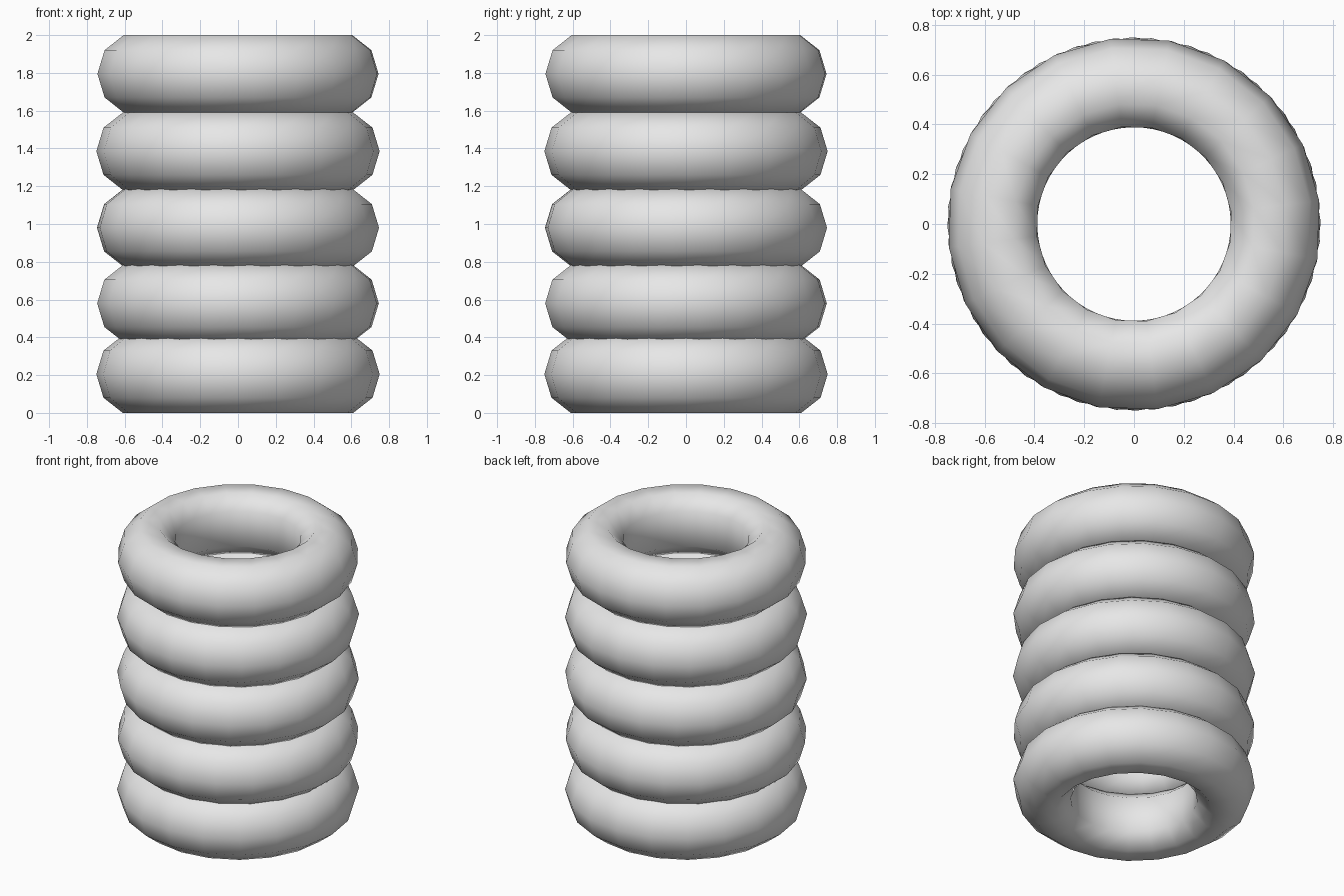
import bpy
import bmesh
import math

cube = bpy.data.objects.get("Cube")
if cube:
    bpy.data.objects.remove(cube, do_unlink=True)

grey = bpy.data.materials.new("light_grey")
grey.use_nodes = True
COLOUR = (0.8, 0.8, 0.8, 1)
grey.diffuse_color = COLOUR
grey.node_tree.nodes["Principled BSDF"].inputs["Base Color"].default_value = COLOUR

# Upper half of the tyre section as (radius, height), tread to inner wall
HALF = [(0.75, 0), (0.712, 0.125), (0.61, 0.205), (0.485, 0.205), (0.393, 0.12)]
SECTION = HALF + [(r, -h) for r, h in reversed(HALF[1:])]
SEGMENTS = 20


def make_tyre(name, height, turn):
    """Revolve the closed section around the vertical axis."""
    bm = bmesh.new()
    rings = []
    for i in range(SEGMENTS):
        a = math.tau * i / SEGMENTS + turn
        rings.append([bm.verts.new((r * math.cos(a), r * math.sin(a), h))
                      for r, h in SECTION])
    count = len(SECTION)
    for i, ring in enumerate(rings):
        after = rings[(i + 1) % SEGMENTS]
        for j in range(count):
            k = (j + 1) % count
            bm.faces.new((ring[j], after[j], after[k], ring[k]))
    bmesh.ops.recalc_face_normals(bm, faces=bm.faces)
    for face in bm.faces:
        face.smooth = True
    mesh = bpy.data.meshes.new(name)
    bm.to_mesh(mesh)
    bm.free()
    mesh.materials.append(grey)
    tyre = bpy.data.objects.new(name, mesh)
    tyre.location.z = height
    bpy.context.collection.objects.link(tyre)


# Five stacked tyres, each turned a little differently
names = ["bottom_tyre", "lower_tyre", "middle_tyre", "upper_tyre", "top_tyre"]
heights = [0.205, 0.58, 0.98, 1.385, 1.795]
for index, (name, height) in enumerate(zip(names, heights)):
    make_tyre(name, height, index * 0.11)
